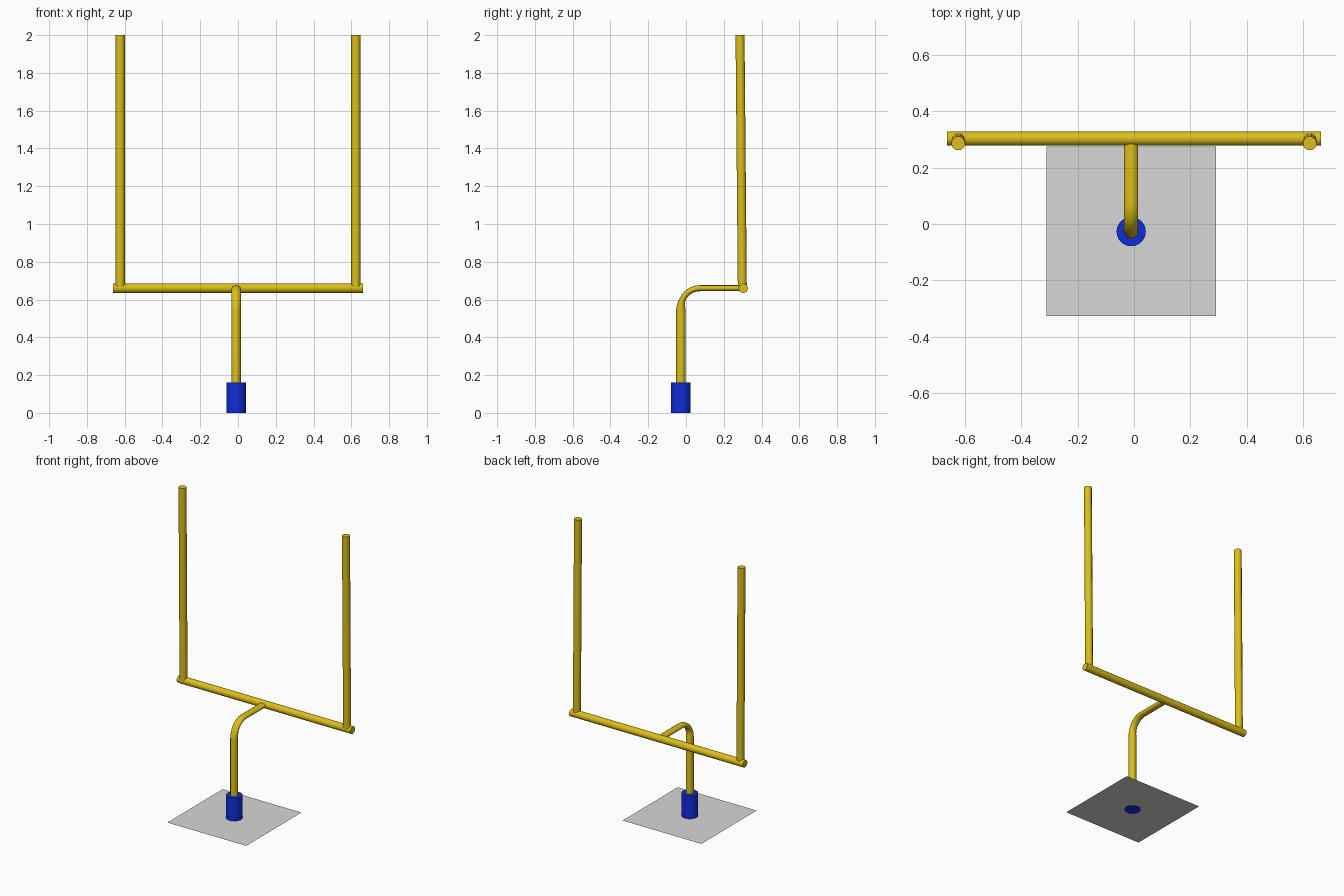
import bpy
import bmesh
from math import pi, sin, cos, radians
from mathutils import Vector

cube = bpy.data.objects.get("Cube")
if cube:
    bpy.data.objects.remove(cube, do_unlink=True)


def make_material(name, rgb):
    mat = bpy.data.materials.new(name)
    mat.use_nodes = True
    mat.diffuse_color = (*rgb, 1)
    mat.node_tree.nodes["Principled BSDF"].inputs["Base Color"].default_value = (*rgb, 1)
    return mat


yellow = make_material("yellow paint", (0.72, 0.52, 0.01))
blue = make_material("blue padding", (0.005, 0.025, 0.7))
grey = make_material("light grey ground", (0.68, 0.68, 0.68))


def finish(name, bm, mat, smooth=True):
    mesh = bpy.data.meshes.new(name)
    bmesh.ops.recalc_face_normals(bm, faces=bm.faces)
    bm.to_mesh(mesh)
    bm.free()
    mesh.materials.append(mat)
    obj = bpy.data.objects.new(name, mesh)
    bpy.context.collection.objects.link(obj)
    if smooth:
        bpy.ops.object.select_all(action="DESELECT")
        obj.select_set(True)
        bpy.context.view_layer.objects.active = obj
        bpy.ops.object.shade_smooth_by_angle(angle=radians(50))
    return obj


def pipe(name, path, mat, side, sides=12):
    """Sweep an oval along a path of (point, half width, half thickness)."""
    bm = bmesh.new()
    side = Vector(side)
    pts = [Vector(p) for p, _, _ in path]
    rings = []
    for i, (_, width, thick) in enumerate(path):
        tangent = (pts[min(i + 1, len(pts) - 1)] - pts[max(i - 1, 0)]).normalized()
        normal = tangent.cross(side)
        rings.append([bm.verts.new(pts[i] + side * width * cos(a) + normal * thick * sin(a))
                      for a in (2 * pi * k / sides for k in range(sides))])
    for low, high in zip(rings, rings[1:]):
        for k in range(sides):
            j = (k + 1) % sides
            bm.faces.new((low[k], low[j], high[j], high[k]))
    bm.faces.new(rings[0])
    bm.faces.new(rings[-1])
    return finish(name, bm, mat)


X, Y = (1, 0, 0), (0, 1, 0)
R = 0.025
post_x, post_y = -0.01, -0.027
bar_y, bar_z = 0.303, 0.66

# Ground square
bm = bmesh.new()
bmesh.ops.create_grid(bm, x_segments=1, y_segments=1, size=0.301)
bmesh.ops.translate(bm, verts=bm.verts, vec=(post_x, -0.025, 0.003))
finish("ground_square", bm, grey, smooth=False)

# Padding around the foot of the post
pipe("post_padding", [((post_x, post_y, z), 0.052, 0.052) for z in (0, 0.16)],
     blue, X, sides=24)

# Gooseneck post, flattened through the bend and the arm
bend = 0.1
path = [((post_x, post_y, 0.1), R, R), ((post_x, post_y, 0.55), R, R)]
for i in range(9):
    a = pi / 2 * i / 8
    thick = max(0.016, 0.023 - 0.003 * i)
    path.append(((post_x, post_y + bend * (1 - cos(a)), bar_z - bend + bend * sin(a)), R, thick))
path.append(((post_x, bar_y - 0.01, bar_z), R, 0.016))
pipe("gooseneck_post", path, yellow, X)

# Crossbar
pipe("crossbar", [((x, bar_y, bar_z), R, R) for x in (-0.663, 0.663)], yellow, Y, sides=16)

# Uprights, leaning slightly forward
for name, sign in (("left_upright", 1), ("right_upright", -1)):
    pipe(name, [((sign * 0.624, 0.298, 0.67), R, R), ((sign * 0.624, 0.286, 2.0), R, R)],
         yellow, X, sides=10)
